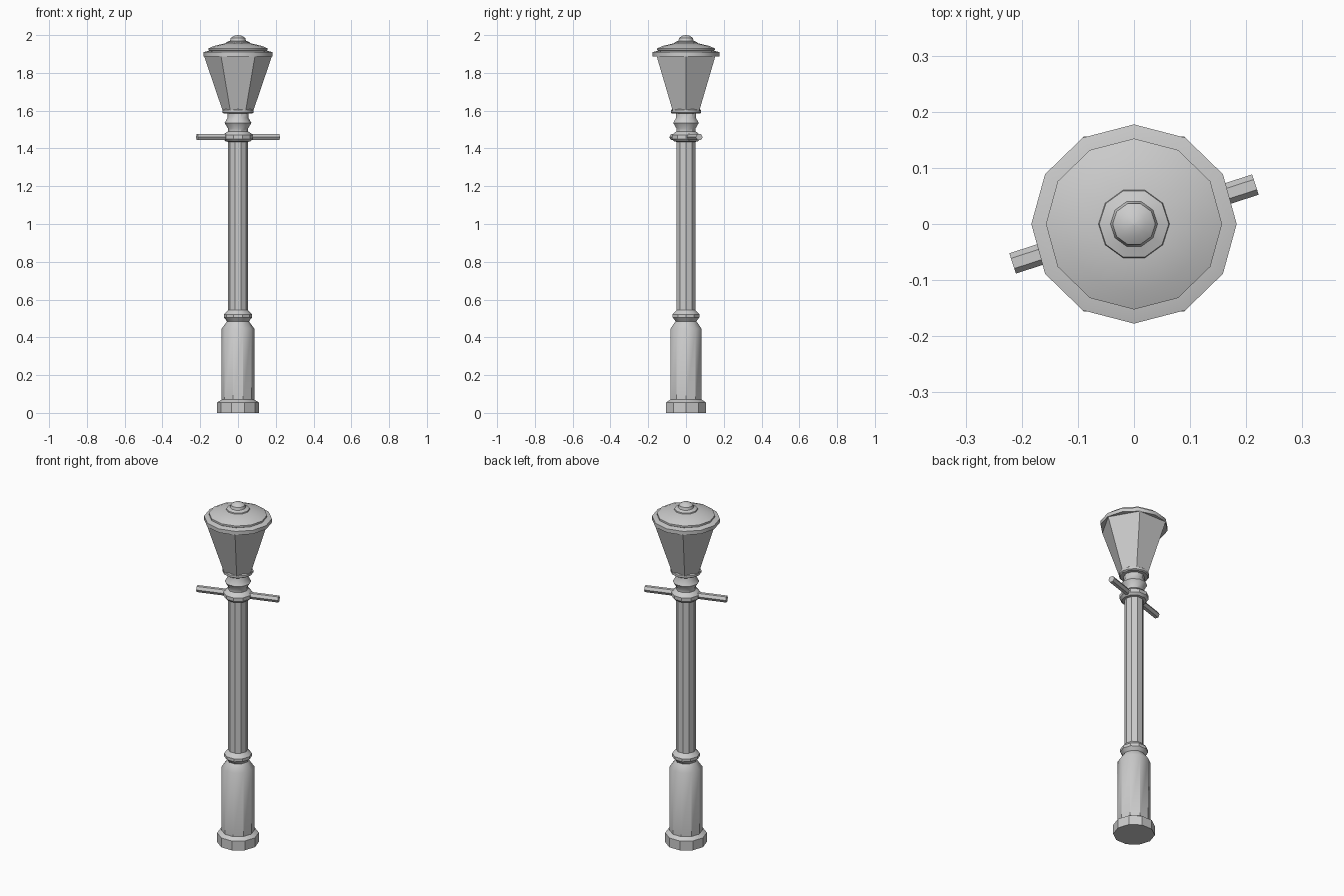
import bpy, bmesh
from math import cos, sin, pi, radians
from mathutils import Matrix

if "Cube" in bpy.data.objects:
    bpy.data.objects.remove(bpy.data.objects["Cube"])


def finish(name, bm):
    bmesh.ops.remove_doubles(bm, verts=bm.verts, dist=1e-5)
    bmesh.ops.recalc_face_normals(bm, faces=bm.faces)
    me = bpy.data.meshes.new(name)
    bm.to_mesh(me)
    bm.free()
    ob = bpy.data.objects.new(name, me)
    bpy.context.collection.objects.link(ob)
    bpy.ops.object.select_all(action='DESELECT')
    ob.select_set(True)
    bpy.context.view_layer.objects.active = ob
    bpy.ops.object.shade_smooth_by_angle(angle=radians(35))
    return ob


def lathe(name, profile, sides, squash=1.0):
    """Capped prism stack: profile is (radius, z), first corner on +x."""
    bm = bmesh.new()
    rings = [[bm.verts.new((r * cos(2 * pi * i / sides),
                            r * squash * sin(2 * pi * i / sides), z))
              for i in range(sides)] for r, z in profile]
    for a, b in zip(rings, rings[1:]):
        for i in range(sides):
            j = (i + 1) % sides
            bm.faces.new((a[i], a[j], b[j], b[i]))
    bm.faces.new(rings[0][::-1])
    bm.faces.new(rings[-1])
    return finish(name, bm)


# Ten-sided plinth, pedestal, column and turned neck
lathe("post", [
    (0.111, 0), (0.111, 0.055), (0.087, 0.07), (0.087, 0.445),
    (0.058, 0.485), (0.074, 0.505), (0.074, 0.522), (0.052, 0.545),
    (0.052, 1.435), (0.066, 1.437), (0.078, 1.45), (0.078, 1.47),
    (0.066, 1.482), (0.053, 1.49), (0.053, 1.505), (0.071, 1.535),
    (0.055, 1.563), (0.055, 1.592)], 10)

# Ladder bar, pointing through the flat faces of the post
bm = bmesh.new()
turn = Matrix.Rotation(radians(18), 4, 'Z') @ Matrix.Rotation(pi / 2, 4, 'Y')
bmesh.ops.create_cone(bm, cap_ends=True, segments=6, radius1=0.019,
                      radius2=0.019, depth=0.455,
                      matrix=Matrix.Translation((0, 0, 1.46)) @ turn)
finish("ladder_bar", bm)

# Six-sided lantern on a small collar
lathe("lantern_collar", [(0.076, 1.585), (0.083, 1.59), (0.083, 1.603), (0.076, 1.608)], 12, 0.97)
lathe("lantern_body", [(0.078, 1.59), (0.18, 1.89)], 6)

# Twelve-sided rim, lid and finial
lathe("lantern_rim", [(0.183, 1.888), (0.183, 1.91), (0.15, 1.918)], 12, 0.97)
lathe("lantern_lid", [(0.14, 1.91), (0.157, 1.92), (0.157, 1.93),
                      (0.125, 1.943), (0.065, 1.957)], 12, 0.97)
lathe("finial", [(0.065, 1.95), (0.062, 1.963), (0.042, 1.97), (0.038, 1.985),
                 (0.022, 1.996), (0.001, 2.0)], 10)
